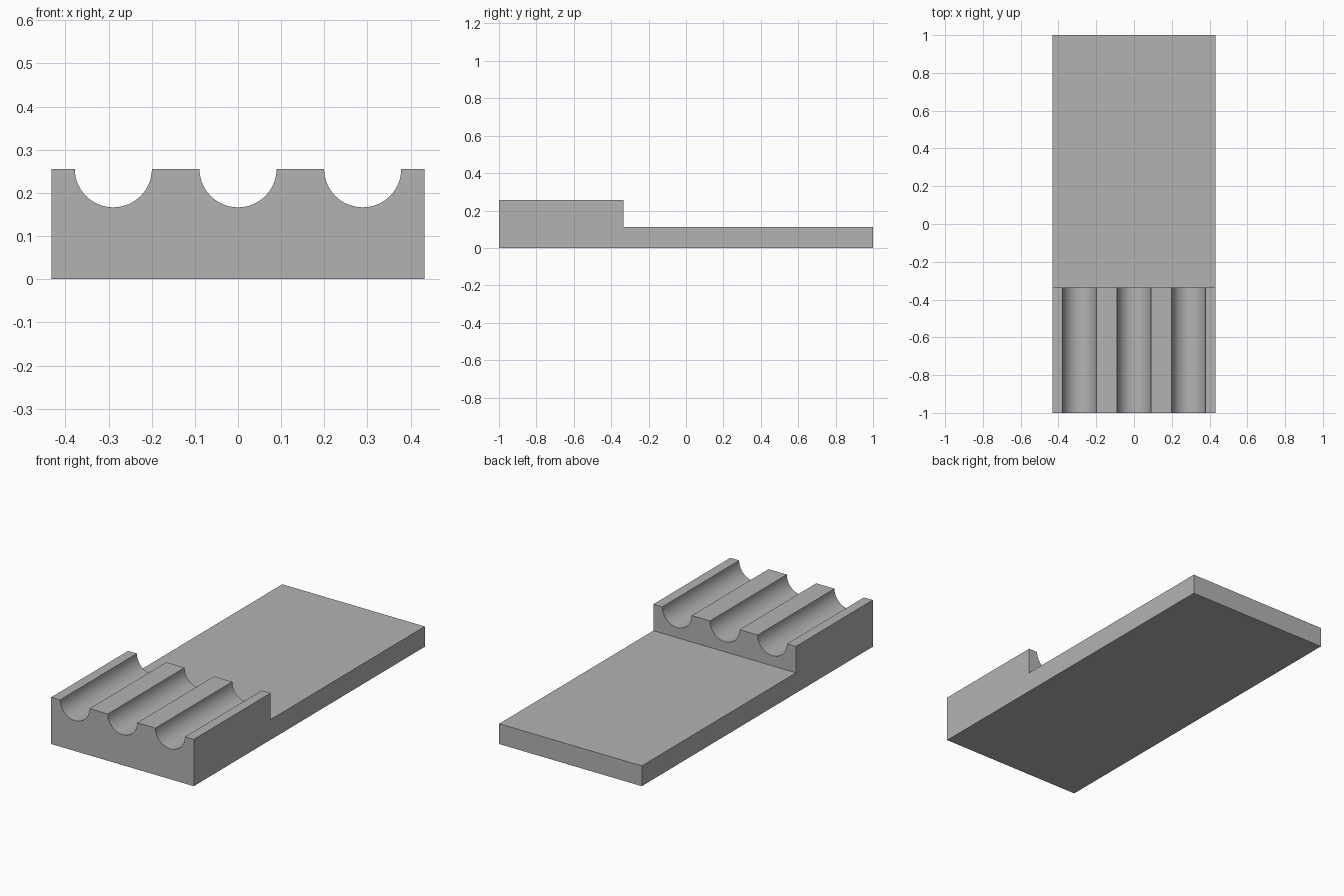
import bpy, bmesh, math
from mathutils import Matrix

cube = bpy.data.objects.get("Cube")
if cube:
    bpy.data.objects.remove(cube, do_unlink=True)

HALF_WIDTH = 0.432
TOP, BASE, STEP_Y = 0.256, 0.111, -0.335
GROOVE_RADIUS, GROOVE_SPACING = 0.0893, 0.289

grey = bpy.data.materials.new("plain grey")
grey.use_nodes = True
colour = (0.45, 0.45, 0.45, 1)
grey.diffuse_color = colour
grey.node_tree.nodes["Principled BSDF"].inputs["Base Color"].default_value = colour


def make_object(name, bm):
    bmesh.ops.recalc_face_normals(bm, faces=bm.faces)
    mesh = bpy.data.meshes.new(name)
    bm.to_mesh(mesh)
    bm.free()
    mesh.materials.append(grey)
    obj = bpy.data.objects.new(name, mesh)
    bpy.context.collection.objects.link(obj)
    return obj


# Stepped body: side profile extruded across the width
profile = [(-1, 0), (1, 0), (1, BASE), (STEP_Y, BASE), (STEP_Y, TOP), (-1, TOP)]
bm = bmesh.new()
side = bm.faces.new([bm.verts.new((-HALF_WIDTH, y, z)) for y, z in profile])
extruded = bmesh.ops.extrude_face_region(bm, geom=[side])["geom"]
bmesh.ops.translate(bm, vec=(2 * HALF_WIDTH, 0, 0),
                    verts=[v for v in extruded if isinstance(v, bmesh.types.BMVert)])
body = make_object("grooved_holder", bm)

# Three half-round grooves cut through the raised block
bm = bmesh.new()
for i in (-1, 0, 1):
    place = (Matrix.Translation((i * GROOVE_SPACING, -0.67, TOP))
             @ Matrix.Rotation(math.pi / 2, 4, "X"))
    bmesh.ops.create_cone(bm, cap_ends=True, segments=96, radius1=GROOVE_RADIUS,
                          radius2=GROOVE_RADIUS, depth=1, matrix=place)
cutter = make_object("groove_cutter", bm)
cutter.hide_render = True

cut = body.modifiers.new("grooves", "BOOLEAN")
cut.operation = "DIFFERENCE"
cut.solver = "EXACT"
cut.object = cutter

bpy.ops.object.select_all(action="DESELECT")
body.select_set(True)
bpy.context.view_layer.objects.active = body
bpy.ops.object.modifier_apply(modifier=cut.name)
bpy.data.objects.remove(cutter, do_unlink=True)

# Smooth groove walls with crisp corners
bpy.ops.object.shade_smooth_by_angle(angle=math.radians(30))
